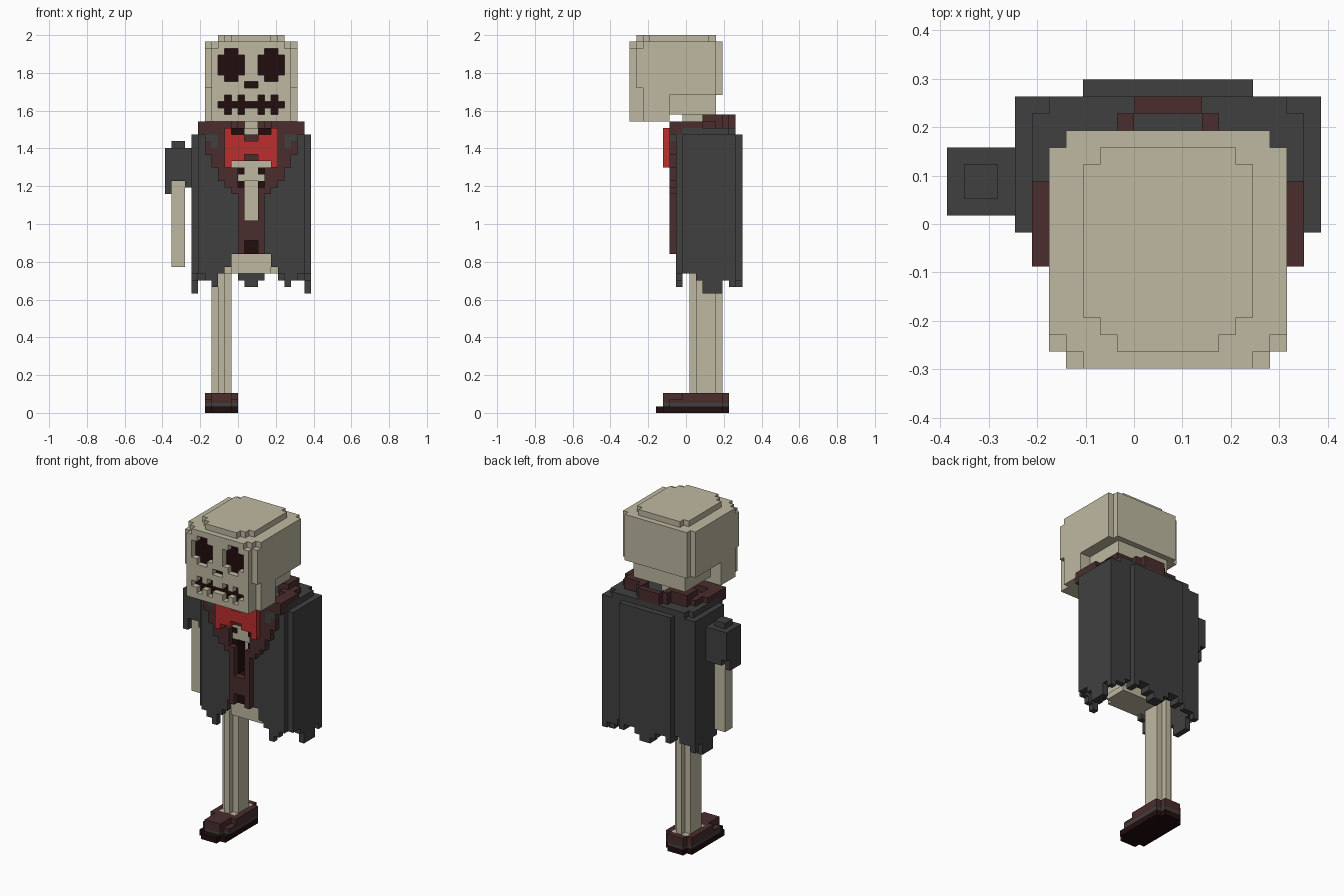
import bpy, bmesh, math
from mathutils import Vector

if "Cube" in bpy.data.objects:
    bpy.data.objects.remove(bpy.data.objects["Cube"])

V = 2 / 57                      # block size
COLOURS = {
    "bone": (0.52, 0.485, 0.355),
    "charcoal_cloth": (0.051, 0.051, 0.051),
    "maroon_cloth": (0.069, 0.026, 0.026),
    "bright_red": (0.51, 0.026, 0.028),
    "near_black": (0.016, 0.004, 0.004),
}
MATS = []
for name, rgb in COLOURS.items():
    m = bpy.data.materials.new(name)
    m.use_nodes = True
    m.diffuse_color = (*rgb, 1)
    bsdf = m.node_tree.nodes["Principled BSDF"]
    bsdf.inputs["Base Color"].default_value = (*rgb, 1)
    bsdf.inputs["Roughness"].default_value = 0.9
    MATS.append(m)
BONE, CLOTH, MAROON, RED, DARK = range(5)
CUT = None


def both(box, centre=2):
    """The box and its mirror image across the body's middle."""
    x0, x1, *rest = box
    return [box, (2 * centre - x1, 2 * centre - x0, *rest)]


def blocks(name, steps, zscale=1.0):
    """Stack boxes (x0, x1, y0, y1, z0, z1, colour) in block units; later ones win, CUT removes."""
    cells = {}
    for x0, x1, y0, y1, z0, z1, col in steps:
        for x in range(x0, x1):
            for y in range(y0, y1):
                for z in range(z0, z1):
                    if col is CUT:
                        cells.pop((x, y, z), None)
                    else:
                        cells[x, y, z] = col
    bm = bmesh.new()
    verts = {}
    for c, col in cells.items():
        for axis in range(3):
            u, w = (axis + 1) % 3, (axis + 2) % 3
            for side in (0, 1):
                n = list(c)
                n[axis] += 2 * side - 1
                if tuple(n) in cells:
                    continue
                ring = []
                for a, b in ((0, 0), (1, 0), (1, 1), (0, 1)):
                    p = list(c)
                    p[axis] += side
                    p[u] += a
                    p[w] += b
                    p = tuple(p)
                    if p not in verts:
                        verts[p] = bm.verts.new((p[0] * V, (p[1] - 8.5) * V, p[2] * V * zscale))
                    ring.append(verts[p])
                f = bm.faces.new(ring if side else ring[::-1])
                f.material_index = col
    bmesh.ops.dissolve_limit(bm, angle_limit=math.radians(1), verts=bm.verts[:],
                             edges=bm.edges[:], delimit={'MATERIAL'})
    me = bpy.data.meshes.new(name)
    bm.to_mesh(me)
    bm.free()
    for m in MATS:
        me.materials.append(m)
    ob = bpy.data.objects.new(name, me)
    bpy.context.collection.objects.link(ob)
    return ob


# Skull: rounded cranium, jaw, neck, stepped crown
skull = [
    (-5, 9, 1, 13, 48, 56, BONE), (-4, 8, 0, 14, 48, 56, BONE),
    (-5, 9, 2, 6, 44, 48, BONE), (-4, 8, 0, 6, 44, 48, BONE),
    (-3, 7, 6, 13, 45, 48, BONE),
    (-3, 7, 3, 12, 56, 57, BONE), (-2, 6, 2, 13, 56, 57, BONE), (-1, 5, 1, 13, 56, 57, BONE),
]
skull += both((-5, -4, 1, 2, 48, 49, CUT))
skull += both((-5, -4, 1, 2, 55, 56, CUT)) + both((-4, -3, 0, 1, 55, 56, CUT))
# Sunken eyes, nose and stitched mouth: dark backing, then opened one block deep
holes = both((-3, 1, 51, 54)) + both((-2, 0, 50, 55)) + [(1, 3, 49, 50), (-3, 7, 46, 47)]
holes += both((-2, -1, 45, 48)) + both((0, 1, 45, 48))
skull += [(x0, x1, 1, 2, z0, z1, DARK) for x0, x1, z0, z1 in holes]
skull += [(x0, x1, 0, 1, z0, z1, CUT) for x0, x1, z0, z1 in holes]
blocks("skull", skull)

# Jacket: lapels narrowing downward, open slot in the middle, dark lining
jacket = [(-3, 7, 8, 13, 26, 42, DARK), (0, 4, 7, 9, 24, 42, DARK)]
for x, z0, z1 in ((-6, 42, 44), (-5, 39, 42), (-4, 37, 39), (-3, 35, 37),
                  (-2, 34, 35), (-1, 33, 34), (0, 24, 33)):
    jacket.append((x, 4 - x, 6, 7, z0, z1, MAROON))
jacket += both((-6, -1, 7, 8, 42, 44, MAROON))
jacket += [(-1, 5, 6, 7, 42, 44, CUT), (-1, 5, 7, 8, 42, 43, DARK),
           (1, 3, 6, 9, 29, 35, CUT), (1, 3, 6, 7, 24, 26, CUT),
           (0, 4, 6, 7, 34, 38, CUT), (-1, 5, 6, 7, 37, 38, CUT)]
jacket += both((-5, -3, 6, 7, 41, 42, CLOTH)) + both((-4, -3, 6, 7, 40, 41, CLOTH))
# Breastbone and ribs set into the slot
jacket += [(1, 3, 9, 11, 24, 42, BONE), (0, 4, 7, 8, 35, 36, BONE), (1, 3, 7, 8, 36, 37, BONE),
           (-1, 5, 7, 8, 37, 38, BONE), (1, 3, 7, 8, 38, 39, BONE), (1, 3, 7, 8, 41, 43, BONE)]
blocks("jacket", jacket)

# Bow tie
blocks("bow_tie", [(-2, 6, 5, 6, 37, 43, RED), (-1, 5, 5, 6, 42, 43, CUT), (1, 3, 5, 6, 41, 42, CUT),
                   (-1, 5, 5, 6, 37, 38, CUT), (1, 3, 5, 6, 38, 39, CUT)])

# Collar sweeping round behind the neck, rising at the back
collar = both((-6, -4, 8, 11, 43, 44, MAROON)) + both((-5, -3, 10, 13, 43, 44, MAROON))
collar += both((-4, -2, 11, 14, 43, 45, MAROON)) + both((-3, 0, 13, 15, 43, 45, MAROON))
collar += [(0, 4, 15, 16, 43, 45, MAROON)] + both((-3, -1, 14, 15, 43, 45, CUT))
blocks("collar", collar)
blocks("neck_bone", [(1, 3, 8, 11, 43, 45, BONE)])

# Cloak: shoulders, hollow skirt with ragged hems, raised back panel
cloak = [(-6, 10, 8, 15, 42, 43, CLOTH), (-5, 9, 15, 16, 42, 43, CLOTH)]
for i, hem in enumerate((21, 20, 19, 21, 22, 24)):                   # front panels
    cloak += both((i - 6, i - 5, 7, 8, hem, 42, CLOTH))
for j, hem in enumerate((21, 21, 20, 18, 18, 18, 20, 20)):           # side walls
    cloak += both((-7, -6, j + 8, j + 9, hem, 42, CLOTH))
for i, hem in enumerate((19, 20, 20, 21, 20, 21, 21, 20, 19, 19, 20, 21, 21, 20, 21, 20, 20, 19)):
    cloak.append((i - 7, i - 6, 15, 16, hem, 42, CLOTH))             # back wall
    if -3 <= i - 7 < 7:
        cloak.append((i - 7, i - 6, 16, 17, hem, 42, CLOTH))         # back panel
blocks("cloak", cloak)

# Ragged sleeve and arm bone
blocks("right_sleeve", [(-11, -7, 9, 13, 35, 40, CLOTH), (-10, -8, 10, 12, 40, 41, CLOTH),
                        (-11, -10, 9, 12, 33, 35, CLOTH), (-8, -7, 9, 13, 34, 35, CLOTH),
                        (-10, -8, 12, 13, 34, 35, CLOTH)])
blocks("right_arm_bone", [(-10, -8, 10, 12, 22, 35, BONE)])

# Pelvis and single leg
blocks("pelvis", [(-2, 6, 9, 13, 21, 22, BONE), (-1, 5, 8, 13, 21, 24, BONE), (1, 3, 7, 12, 24, 25, BONE)])
blocks("right_leg_bone", [(-4, -1, 10, 13, 3, 23, BONE), (-3, -2, 9, 14, 3, 23, BONE)])

# Shoe in half-height layers: sole, welt, upper
shoe = [(-4, -1, 4, 15, 0, 2, DARK), (-5, 0, 5, 14, 0, 2, DARK)]
for z0, z1, col in ((2, 3, CLOTH), (3, 6, MAROON)):
    shoe += [(-4, -1, 5, 15, z0, z1, col), (-5, 0, 6, 14, z0, z1, col)]
shoe += [(-5, -4, 6, 8, 4, 6, CUT), (-1, 0, 6, 8, 4, 6, CUT), (-4, -1, 9, 14, 5, 6, BONE)]
blocks("right_shoe", shoe, 0.5)
